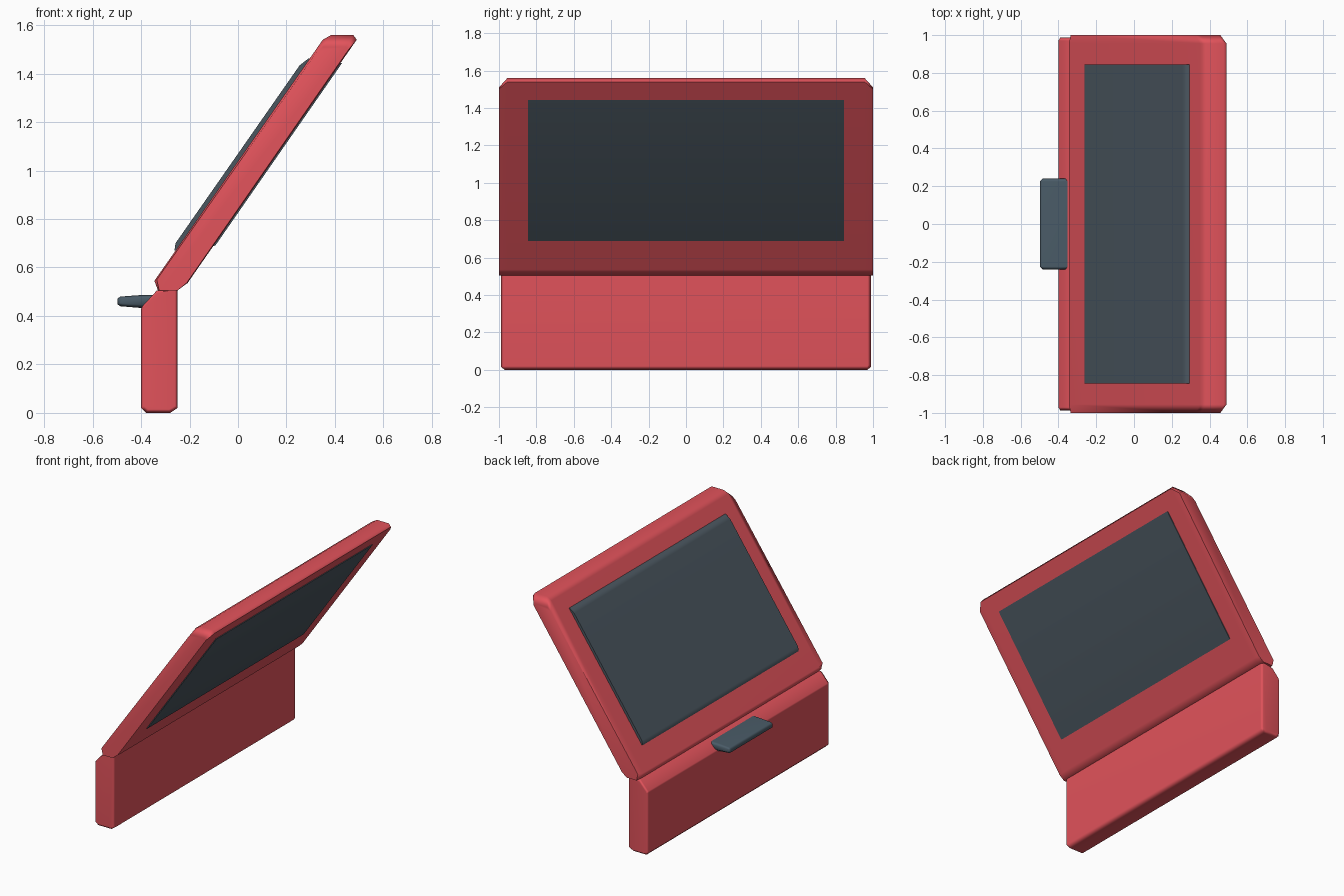
import bpy, bmesh

if "Cube" in bpy.data.objects:
    bpy.data.objects.remove(bpy.data.objects["Cube"])


def material(name, rgb):
    m = bpy.data.materials.new(name)
    m.diffuse_color = (*rgb, 1)
    m.use_nodes = True
    m.node_tree.nodes["Principled BSDF"].inputs["Base Color"].default_value = m.diffuse_color
    return m


RED = material("red paint", (0.76, 0.086, 0.105))
GLASS = material("dark glass", (0.070, 0.095, 0.117))
TRIM = material("slate trim", (0.068, 0.105, 0.136))


def loft(name, sections, mat):
    """Skin a list of (y, [(x, z), ...]) sections into a closed solid."""
    bm = bmesh.new()
    rings = [[bm.verts.new((x, y, z)) for x, z in pts] for y, pts in sections]
    n = len(rings[0])
    for a, b in zip(rings, rings[1:]):
        for i in range(n):
            j = (i + 1) % n
            bm.faces.new((a[i], a[j], b[j], b[i]))
    bm.faces.new(rings[0])
    bm.faces.new(rings[-1])
    bmesh.ops.recalc_face_normals(bm, faces=bm.faces)
    # Soften shallow edges, keep right angles crisp
    for f in bm.faces:
        f.smooth = True
    for e in bm.edges:
        e.smooth = e.calc_face_angle(0) < 1.2
    me = bpy.data.meshes.new(name)
    bm.to_mesh(me)
    bm.free()
    ob = bpy.data.objects.new(name, me)
    bpy.context.collection.objects.link(ob)
    me.materials.append(mat)
    mod = ob.modifiers.new("Weighted Normal", "WEIGHTED_NORMAL")
    mod.keep_sharp = True
    return ob


def capped(profile, cap, half, inset):
    """Symmetric sections with smaller end caps."""
    return [(-half, cap), (-half + inset, profile), (half - inset, profile), (half, cap)]


# Upright lower panel, its inner face running up into the slope
panel = [(-0.38, 0), (-0.28, 0), (-0.25, 0.02), (-0.25, 0.51), (-0.335, 0.505), (-0.395, 0.44), (-0.40, 0.43), (-0.40, 0.02)]
panel_cap = [(-0.37, 0.015), (-0.285, 0.015), (-0.26, 0.03), (-0.26, 0.51), (-0.335, 0.495), (-0.385, 0.44), (-0.39, 0.43), (-0.39, 0.03)]
loft("lower_panel", capped(panel, panel_cap, 0.988, 0.018), RED)

# Sloping upper frame, with the top corners cut off
frame = [(-0.25, 0.505), (-0.208, 0.536), (0.49, 1.54), (0.475, 1.56), (0.385, 1.56), (0.35, 1.54), (-0.345, 0.545), (-0.33, 0.505)]
frame_cap = [(-0.25, 0.505), (-0.212, 0.536), (0.457, 1.50), (0.445, 1.51), (0.35, 1.51), (0.325, 1.49), (-0.335, 0.55), (-0.325, 0.505)]
loft("upper_frame", capped(frame, frame_cap, 1.0, 0.045), RED)

# Window: a plate just proud of the inside, standing out on the outside
glass = [(-0.094, 0.69), (0.429, 1.443), (0.29, 1.462), (0.255, 1.435), (-0.258, 0.70), (-0.262, 0.67)]
loft("window", [(-0.845, glass), (0.845, glass)], GLASS)

# Grab handle on the outside face
grip = [(-0.34, 0.435), (-0.34, 0.487), (-0.39, 0.487), (-0.485, 0.48), (-0.498, 0.472), (-0.498, 0.448), (-0.485, 0.44), (-0.40, 0.433)]
grip_cap = [(-0.34, 0.447), (-0.34, 0.475), (-0.39, 0.475), (-0.472, 0.472), (-0.485, 0.466), (-0.485, 0.454), (-0.472, 0.45), (-0.40, 0.447)]
loft("handle", capped(grip, grip_cap, 0.24, 0.015), TRIM)
